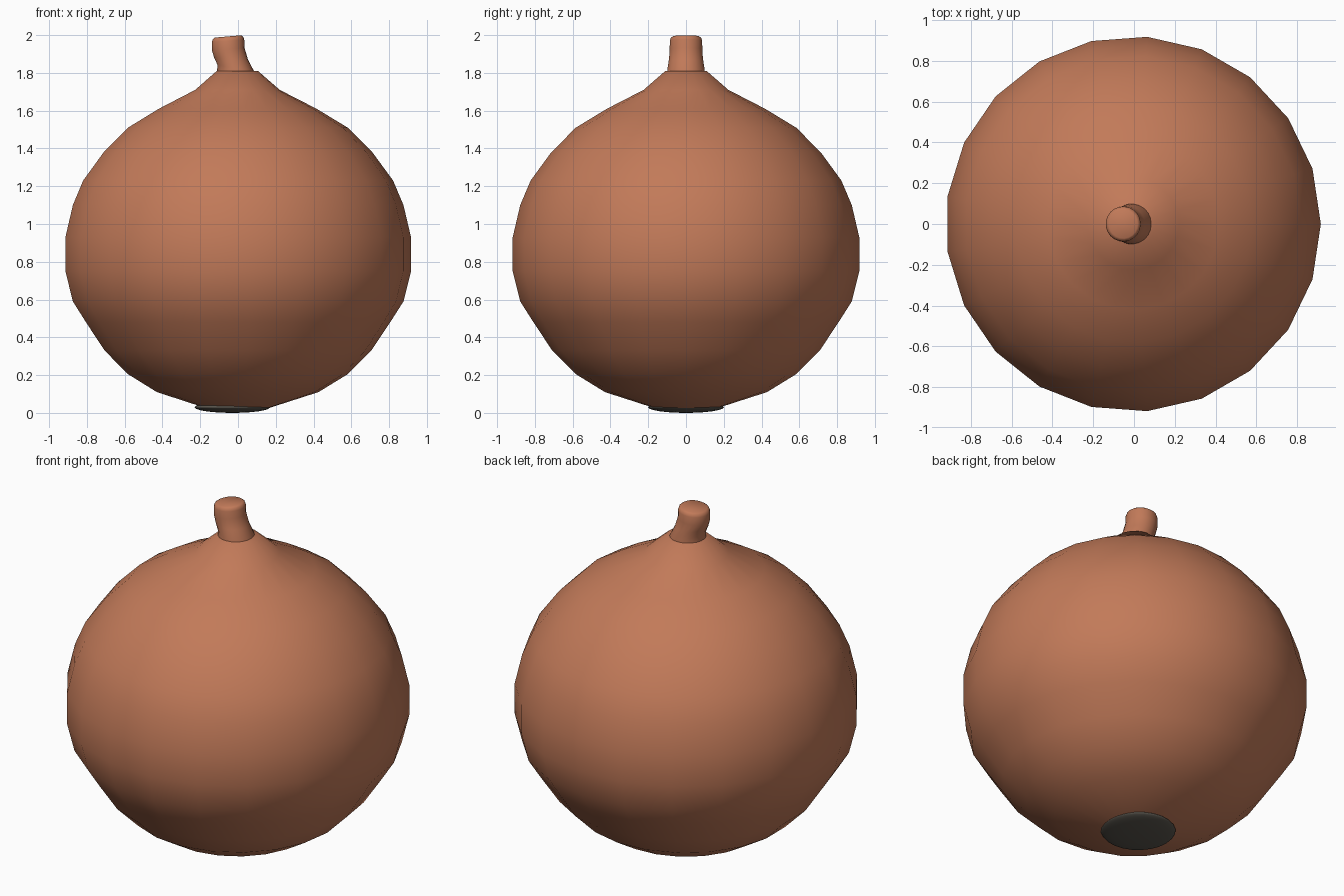
import bpy, bmesh, math

if "Cube" in bpy.data.objects:
    bpy.data.objects.remove(bpy.data.objects["Cube"])

def material(name, rgb):
    # sRGB 0-255 to linear
    m = bpy.data.materials.new(name)
    lin = [((c / 255 + 0.055) / 1.055) ** 2.4 for c in rgb]
    m.diffuse_color = (*lin, 1)
    m.use_nodes = True
    m.node_tree.nodes["Principled BSDF"].inputs["Base Color"].default_value = m.diffuse_color
    return m

skin = material("onion skin brown", (194, 122, 89))
root = material("root dark grey", (90, 86, 78))

def loft(name, rings, sides, mat, angle):
    """rings: (centre x, centre z, radius, slope dz per side), closed with caps"""
    bm = bmesh.new()
    loops = []
    for cx, cz, r, dz in rings:
        loops.append([bm.verts.new((cx + r * math.cos(a), r * math.sin(a), cz + dz * math.cos(a)))
                      for a in (2 * math.pi * i / sides for i in range(sides))])
    for lo, hi in zip(loops, loops[1:]):
        for i in range(sides):
            j = (i + 1) % sides
            bm.faces.new((lo[i], lo[j], hi[j], hi[i]))
    bm.faces.new(loops[0][::-1])
    bm.faces.new(loops[-1])
    me = bpy.data.meshes.new(name)
    bm.to_mesh(me)
    bm.free()
    me.materials.append(mat)
    ob = bpy.data.objects.new(name, me)
    bpy.context.collection.objects.link(ob)
    bpy.ops.object.select_all(action='DESELECT')
    ob.select_set(True)
    bpy.context.view_layer.objects.active = ob
    bpy.ops.object.shade_smooth_by_angle(angle=math.radians(angle))
    return ob

# Round bulb with a 21-sided outline
profile = [(0.02, 0.008), (0.15, 0.02), (0.43, 0.11), (0.585, 0.205), (0.71, 0.33), (0.81, 0.48),
           (0.88, 0.59), (0.92, 0.75), (0.92, 0.93), (0.88, 1.10), (0.825, 1.23),
           (0.715, 1.38), (0.585, 1.51), (0.42, 1.61), (0.225, 1.71), (0.11, 1.81)]
loft("bulb", [(-0.004, z, r, 0) for r, z in profile], 21, skin, 60)

# Short leaning stem with a rounded rim
loft("stem", [(-0.012, 1.79, 0.1, -0.01), (-0.012, 1.825, 0.098, -0.018),
              (-0.037, 1.875, 0.09, -0.005), (-0.052, 1.925, 0.0865, 0.008),
              (-0.053, 1.97, 0.086, 0.006), (-0.053, 1.985, 0.081, 0.006),
              (-0.053, 1.993, 0.07, 0.006)], 21, skin, 50)

# Dark root patch under the bulb
bpy.ops.mesh.primitive_uv_sphere_add(segments=24, ring_count=12, radius=1, location=(-0.03, 0, 0.03))
patch = bpy.context.object
patch.name = "root_patch"
patch.scale = (0.2, 0.2, 0.03)
patch.data.materials.append(root)
bpy.ops.object.shade_smooth()
